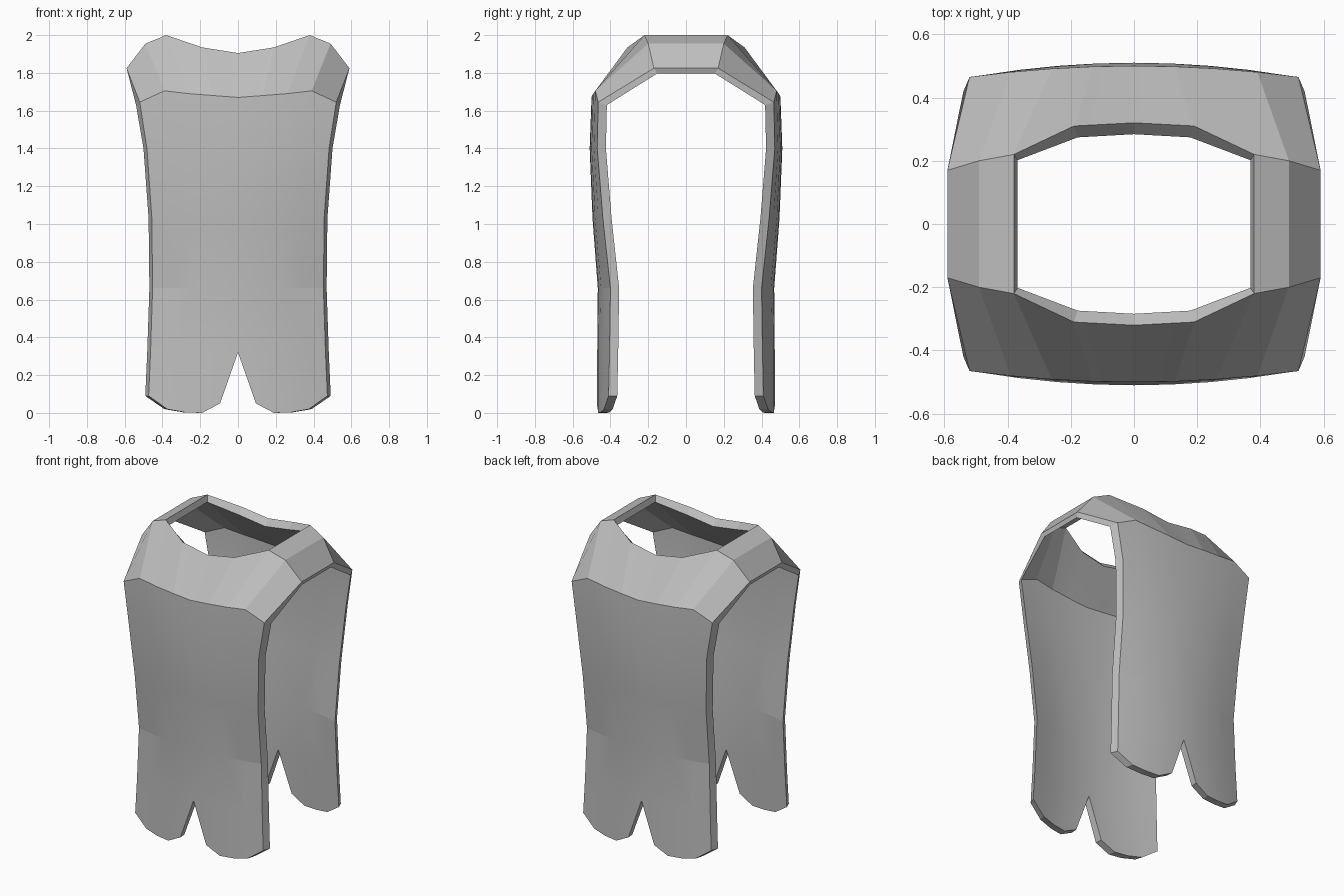
import bpy
import bmesh
from mathutils import Vector

cube = bpy.data.objects.get("Cube")
if cube:
    bpy.data.objects.remove(cube, do_unlink=True)

cloth = bpy.data.materials.new("grey cloth")
cloth.use_nodes = True
GREY = (0.52, 0.52, 0.52, 1)
cloth.diffuse_color = GREY
cloth.node_tree.nodes["Principled BSDF"].inputs["Base Color"].default_value = GREY

COLS = 5
STEPS = [j / (COLS - 1) for j in range(COLS)]


def curved_y(centre, edge, t):
    return centre + (edge - centre) * t * t


# One quarter of the garment, as rows running from the middle to the side
neck = [(0, .32, 1.905), (.19, .31, 1.935), (.38, .22, 2.0),
        (.49, .20, 1.955), (.59, .17, 1.825)]
shoulder = [None, None] + [(x, 0, z) for x, y, z in neck[2:]]
chest_z = [1.67, 1.68, 1.69, 1.705, 1.645]
chest = [(.52 * t, curved_y(.50, .465, t), z) for t, z in zip(STEPS, chest_z)]
outer = [shoulder, neck, chest]

# Hanging panel: height, half width, depth at the middle and at the side
for z, half, mid, side in [(1.40, .482, .51, .47), (1.03, .456, .495, .44),
                           (.66, .452, .467, .40), (.32, .463, .47, .405)]:
    outer.append([(half * t, curved_y(mid, side, t), z) for t in STEPS])

# Scalloped hem
hem = [(.095, .05), (.19, 0), (.28, .003), (.375, .02), (.473, .09)]
outer.append([(x, curved_y(.475, .41, x / .473), z) for x, z in hem])


# Lining, set inside the outer cloth
def lining_point(row, j, p):
    x, y, z = p
    if row > 1:
        return (x * 1.038, y - .046, z - (.015 if row == 2 else 0))
    inset = (.012, .012, .012, .02, .01)[j]
    return (max(x - inset, 0), max(y - (.036 if j < 2 else .018), 0),
            z - (.028 if j == 4 else .04))


bm = bmesh.new()
layers = []
for lining in (False, True):
    layers.append([[bm.verts.new(lining_point(i, j, p) if lining else p) if p else None
                    for j, p in enumerate(row)] for i, row in enumerate(outer)])

twin = {}
for row_a, row_b in zip(*layers):
    for a, b in zip(row_a, row_b):
        if a:
            twin[a] = b

for grid in layers:
    for upper, lower in zip(grid, grid[1:]):
        for j in range(COLS - 1):
            corners = (upper[j], upper[j + 1], lower[j + 1], lower[j])
            if all(corners):
                bm.faces.new(corners)

# Rim around the neck, arm openings and hem
for edge in [e for e in bm.edges if e.is_boundary and e.verts[0] in twin]:
    a, b = edge.verts
    if any(abs(a.co[k]) + abs(b.co[k]) < 1e-5 for k in (0, 1)):
        continue
    bm.faces.new((a, b, twin[b], twin[a]))

# Mirror to the other side and to the back
for scale in (Vector((-1, 1, 1)), Vector((1, -1, 1))):
    copy = bmesh.ops.duplicate(bm, geom=bm.verts[:] + bm.edges[:] + bm.faces[:])
    new_verts = [g for g in copy["geom"] if isinstance(g, bmesh.types.BMVert)]
    bmesh.ops.scale(bm, vec=scale, verts=new_verts)
bmesh.ops.remove_doubles(bm, verts=bm.verts[:], dist=.0005)
bmesh.ops.recalc_face_normals(bm, faces=bm.faces[:])

mesh = bpy.data.meshes.new("tabard")
bm.to_mesh(mesh)
bm.free()
mesh.materials.append(cloth)
tabard = bpy.data.objects.new("tabard", mesh)
bpy.context.collection.objects.link(tabard)

# Soft curve across the panels, sharp folds at the rims
bpy.context.view_layer.objects.active = tabard
tabard.select_set(True)
bpy.ops.object.shade_smooth_by_angle(angle=.1)
